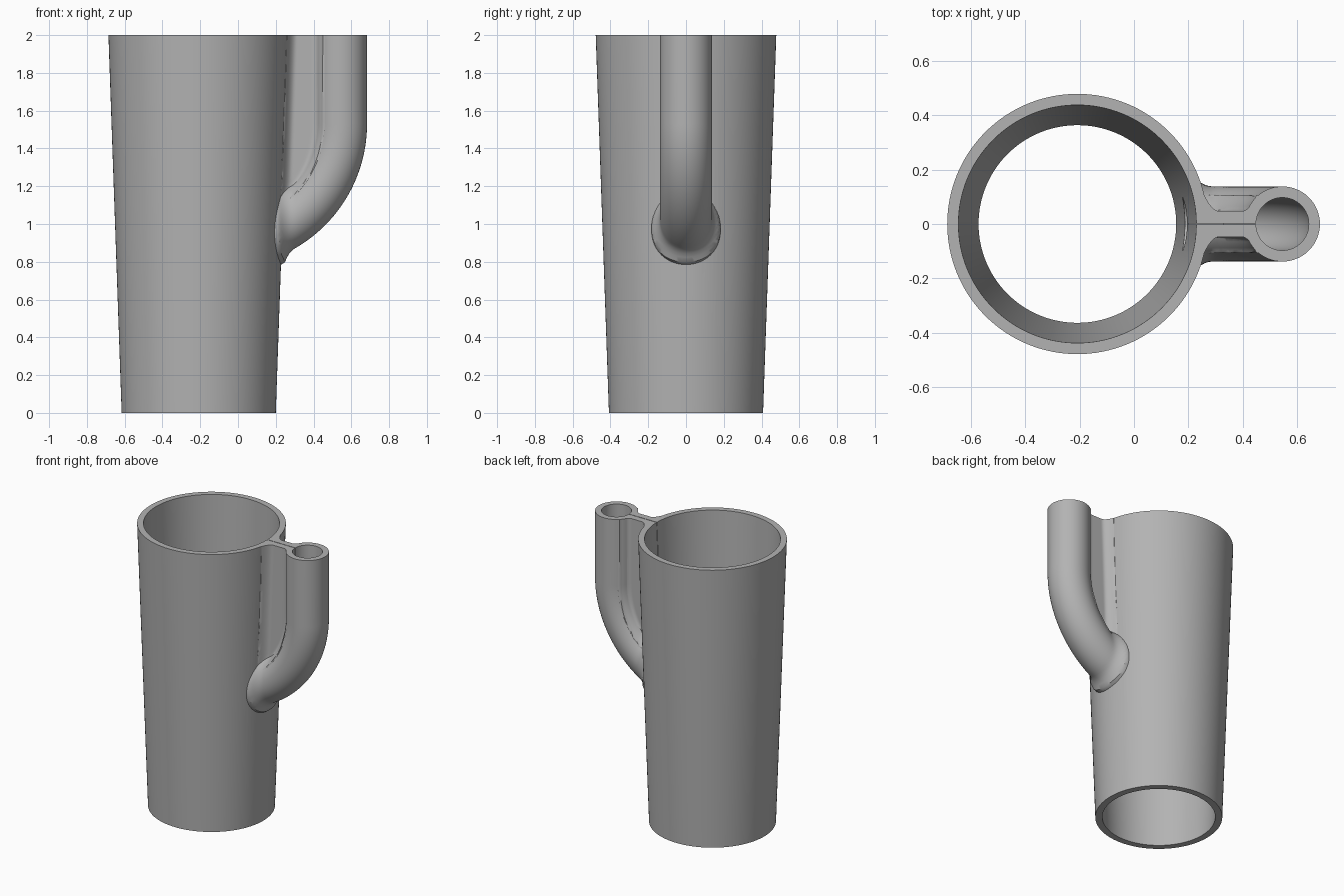
import bpy, bmesh
from math import sin, cos, pi, radians, sqrt, hypot

old = bpy.data.objects.get("Cube")
if old:
    bpy.data.objects.remove(old, do_unlink=True)

CUP_X = -0.208                      # cup axis
BEND_X, BEND_Z, BEND_R = -0.077, 1.53, 0.622   # spout bend centre and radius
TOP = 2.0

grey = bpy.data.materials.new("warm_grey")
grey.use_nodes = True
colour = (0.45, 0.45, 0.45, 1)
grey.diffuse_color = colour
grey.node_tree.nodes["Principled BSDF"].inputs["Base Color"].default_value = colour


def cup_radius(z):
    return 0.408 + 0.07 * z / TOP


def loft(name, rings):
    """Closed solid through a list of equal-length rings of points."""
    bm = bmesh.new()
    rows = [[bm.verts.new(p) for p in ring] for ring in rings]
    n = len(rows[0])
    for a, b in zip(rows, rows[1:]):
        for i in range(n):
            j = (i + 1) % n
            bm.faces.new((a[i], a[j], b[j], b[i]))
    bm.faces.new(rows[0])
    bm.faces.new(rows[-1])
    bmesh.ops.recalc_face_normals(bm, faces=bm.faces)
    mesh = bpy.data.meshes.new(name)
    bm.to_mesh(mesh)
    bm.free()
    obj = bpy.data.objects.new(name, mesh)
    bpy.context.collection.objects.link(obj)
    mesh.materials.append(grey)
    return obj


def cone(name, r0, z0, r1, z1, sides=128):
    def ring(r, z):
        return [(CUP_X + r * cos(2 * pi * i / sides), r * sin(2 * pi * i / sides), z)
                for i in range(sides)]
    return loft(name, [ring(r0, z0), ring(r1, z1)])


def spout(name, radius, top, flare, sides=64, steps=48):
    """Tube going down, then bending into the cup wall; flare rounds the joint."""
    stations = [(0, top)] + [(radians(72) * i / steps, BEND_Z) for i in range(steps + 1)]
    rings = []
    for bend, z in stations:
        ring = []
        for i in range(sides):
            a = 2 * pi * i / sides

            def point(r):
                reach = BEND_R + r * cos(a)
                return (BEND_X + reach * cos(bend), r * sin(a), z - reach * sin(bend))
            x, y, h = point(radius)
            gap = hypot(x - CUP_X, y) - cup_radius(h)
            grow = flare * min(1, max(0, 1 - gap / 0.07)) ** 2
            ring.append(point(radius + grow))
        rings.append(ring)
    return loft(name, rings)


def web(name, levels=32, steps=28):
    """Thin wall between cup and spout, with rounded inner corners."""
    rings = []
    for k in range(levels + 1):
        z = TOP - 0.92 * k / levels
        near = CUP_X + cup_radius(z) - 0.012
        drop = max(0, BEND_Z - z)
        far = max(near, BEND_X + sqrt(0.527 ** 2 - drop ** 2))
        side = []
        for i in range(steps + 1):
            x = near - 0.025 + (far - near + 0.05) * i / steps
            ends = [min(1, max(0, 1 - d / 0.055)) ** 2 for d in (x - near, far - x)]
            side.append((x, 0.047 + 0.06 * min(1, sum(ends)), z))
        rings.append(side + [(x, -y, z) for x, y, z in reversed(side)])
    return loft(name, rings)


def combine(target, other, operation):
    mod = target.modifiers.new(other.name, "BOOLEAN")
    mod.operation = operation
    mod.solver = "EXACT"
    mod.object = other
    bpy.context.view_layer.objects.active = target
    bpy.ops.object.modifier_apply(modifier=mod.name)
    bpy.data.objects.remove(other, do_unlink=True)


# Outer body: tapered cup, side spout and the web joining them
cup = cone("cup_with_spout", cup_radius(0), 0, cup_radius(TOP), TOP)
combine(cup, spout("spout_outside", 0.138, TOP, 0.045), "UNION")
combine(cup, web("web"), "UNION")

# Hollows: open-ended cup cavity and the bore that opens into it
combine(cup, cone("cup_cavity", 0.3593, -0.1, 0.4407, 2.1), "DIFFERENCE")
combine(cup, spout("spout_bore", 0.097, 2.1, 0), "DIFFERENCE")

# Hairline slit through the web
slit = [[(x, y, z) for x, y in ((0.15, -0.002), (0.5, -0.002), (0.5, 0.002), (0.15, 0.002))]
        for z in (1.2, 2.1)]
combine(cup, loft("slit", slit), "DIFFERENCE")

# Smooth walls with crisp rims
bpy.ops.object.select_all(action="DESELECT")
cup.select_set(True)
bpy.context.view_layer.objects.active = cup
bpy.ops.object.shade_smooth_by_angle(angle=radians(35))
